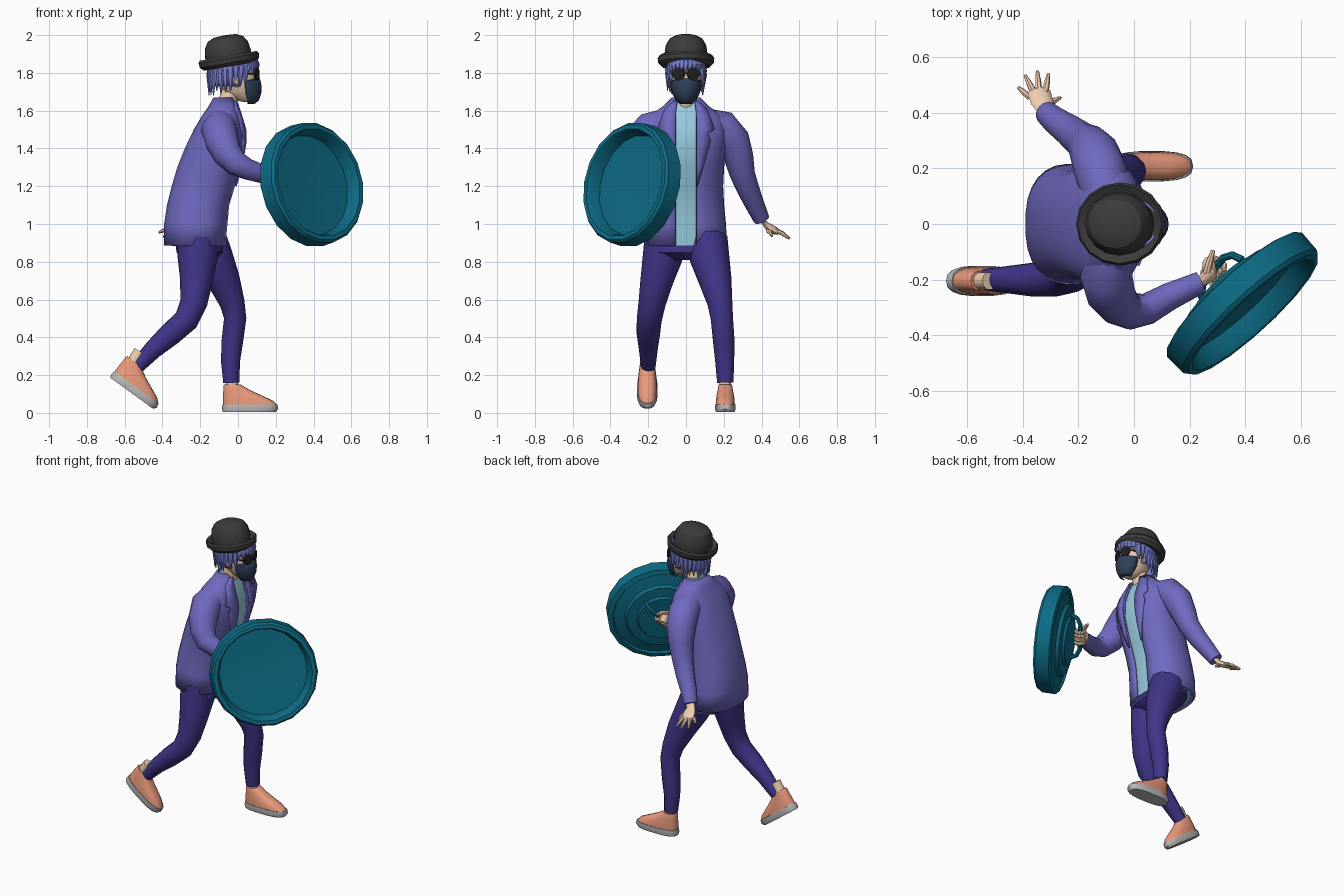
import bpy, bmesh, math, random
from mathutils import Vector, Matrix

random.seed(4)
COL = dict(jacket=(.16, .145, .53), pants=(.05, .036, .25), shirt=(.32, .62, .76), shoe=(.82, .32, .2),
           sole=(.5, .5, .5), shield=(.004, .15, .24), hat=(.045, .045, .045), mask=(.03, .05, .1),
           hair=(.2, .22, .66), skin=(.87, .62, .43), lens=(.015, .015, .015))
MATS = {}
for key, c in COL.items():
    MATS[key] = bpy.data.materials.new(key)
    MATS[key].diffuse_color = (*c, 1)


def skin(name, rings, mat, closed=True, caps=True, M=Matrix(), thick=0, sharp=40):
    """Join rings of points into one smooth-shaded mesh object."""
    bm = bmesh.new()
    vs = [[bm.verts.new(M @ Vector(p)) for p in r] for r in rings]
    n = len(vs[0])
    for a, b in zip(vs, vs[1:]):
        for i in range(n if closed else n - 1):
            j = (i + 1) % n
            bm.faces.new((a[i], a[j], b[j], b[i]))
    if caps and closed:
        bm.faces.new(vs[0])
        bm.faces.new(vs[-1])
    bmesh.ops.recalc_face_normals(bm, faces=bm.faces)
    me = bpy.data.meshes.new(name)
    bm.to_mesh(me)
    bm.free()
    me.polygons.foreach_set("use_smooth", [True] * len(me.polygons))
    me.set_sharp_from_angle(angle=math.radians(sharp))
    me.materials.append(MATS[mat])
    ob = bpy.data.objects.new(name, me)
    bpy.context.collection.objects.link(ob)
    if thick:
        m = ob.modifiers.new("thickness", 'SOLIDIFY')
        m.thickness, m.offset = thick, 0
    return ob


def stack(name, secs, mat, n=16, p=2.3, arc=None, y=0, **kw):
    """Level sections (z, x back, x front, half width), optionally only an arc of each."""
    rings = []
    for z, xb, xf, w in secs:
        t0, t1 = arc(w) if arc else (0, 2 * math.pi)
        ring = []
        for i in range(n):
            t = t0 + (t1 - t0) * i / (n - 1 if arc else n)
            c, s = math.cos(t), math.sin(t)
            ring.append(((xb + xf) / 2 + (xf - xb) / 2 * math.copysign(abs(c) ** (2 / p), c),
                         y + w * math.copysign(abs(s) ** (2 / p), s), z))
        rings.append(ring)
    return skin(name, rings, mat, closed=not arc, **kw)


def tube(name, pts, mat, n=12, flat=1, ref=(1, 0, 0), **kw):
    """Tube along points (x, y, z, radius)."""
    P = [Vector(q[:3]) for q in pts]
    nor, rings = Vector(ref), []
    for i, q in enumerate(pts):
        t = (P[min(i + 1, len(P) - 1)] - P[max(i - 1, 0)]).normalized()
        nor = (nor - t * nor.dot(t)).normalized()
        b = t.cross(nor)
        rings.append([P[i] + q[3] * (nor * math.cos(a) + b * flat * math.sin(a))
                      for a in (2 * math.pi * k / n for k in range(n))])
    return skin(name, rings, mat, **kw)


def lathe(name, prof, mat, n, M, sx=1, **kw):
    rings = [[(sx * r * math.cos(2 * math.pi * k / n), r * math.sin(2 * math.pi * k / n), z)
              for k in range(n)] for r, z in prof]
    return skin(name, rings, mat, M=M, **kw)


# Jacket, open at the front, over a shirt
P = 2.4
torso = [(.885, -.385, -.07, .21), (1, -.385, -.06, .205), (1.1, -.37, -.05, .195), (1.2, -.345, -.02, .19),
         (1.3, -.315, .01, .195), (1.4, -.275, .035, .205), (1.5, -.227, .03, .215), (1.57, -.185, .01, .185),
         (1.62, -.15, -.005, .115), (1.665, -.125, -.02, .07)]
gap = lambda w: (lambda t: (t, 2 * math.pi - t))(math.asin((.055 / w) ** (P / 2)))
stack("jacket", torso, "jacket", 26, P, gap, thick=.014)
stack("shirt", [(z, b + .015, f - .008, w - .015) for z, b, f, w in torso], "shirt", 24, P)


def front_x(z, y):
    for a, b in zip(torso, torso[1:]):
        if z <= b[0]:
            k = (z - a[0]) / (b[0] - a[0])
            xb, xf, w = (a[i] + (b[i] - a[i]) * k for i in (1, 2, 3))
            return (xb + xf) / 2 + (xf - xb) / 2 * max(0, 1 - (abs(y) / w) ** P) ** (1 / P)


# Lapels following the jacket front
lapel = [(1.65, .045, .065), (1.61, .052, .11), (1.56, .055, .13), (1.5, .055, .15), (1.48, .055, .12),
         (1.44, .055, .13), (1.3, .055, .09), (1.2, .055, .06)]
for s, side in ((1, "left"), (-1, "right")):
    rows = [[(front_x(z, y) + .012, s * y, z) for y in (a, (a + b) / 2, b)] for z, a, b in lapel]
    skin(side + "_lapel", rows, "jacket", closed=False, thick=.008)

# Sleeves
tube("right_sleeve", [(-.09, -.1, 1.53, .085), (-.1, -.19, 1.5, .095), (-.085, -.245, 1.44, .09),
                      (-.055, -.29, 1.37, .078), (-.01, -.315, 1.32, .066), (.05, -.305, 1.29, .057),
                      (.13, -.26, 1.265, .05), (.24, -.21, 1.25, .04)], "jacket", 14)
tube("left_sleeve", [(-.1, .1, 1.53, .085), (-.12, .19, 1.51, .095), (-.14, .25, 1.44, .09),
                     (-.16, .28, 1.35, .078), (-.185, .3, 1.26, .066), (-.23, .335, 1.17, .058),
                     (-.28, .37, 1.09, .05), (-.315, .4, 1.025, .043)], "jacket", 14)

# Trousers
stack("trouser_seat", [(.81, -.27, -.12, .1), (.85, -.325, -.08, .2), (.95, -.34, -.085, .195)], "pants")
tube("right_trouser_leg", [(-.21, -.11, .92, .11), (-.215, -.125, .82, .105), (-.22, -.155, .7, .087),
                           (-.235, -.18, .58, .072), (-.275, -.195, .49, .066), (-.36, -.2, .415, .062),
                           (-.45, -.2, .335, .05), (-.535, -.2, .245, .039)], "pants")
tube("left_trouser_leg", [(-.17, .11, .92, .11), (-.13, .125, .82, .105), (-.075, .155, .7, .087),
                          (-.03, .18, .58, .066), (-.015, .19, .5, .059), (-.03, .2, .38, .057),
                          (-.04, .205, .27, .05), (-.035, .208, .16, .043)], "pants")

# Shoes and ankles: one level, one pushed up on the toe
flatM = Matrix.Translation((0, .208, 0))
pushM = (Matrix.Translation((-.445, -.205, .012)) @ Matrix.Rotation(math.radians(36), 4, 'Y')
         @ Matrix.Translation((-.21, 0, 0)))
for side, M in (("left", flatM), ("right", pushM)):
    stack(side + "_sole", [(.005, -.08, .2, .05), (.02, -.085, .213, .055), (.045, -.083, .208, .054)],
          "sole", 18, 2.8, M=M)
    stack(side + "_shoe", [(.045, -.08, .205, .051), (.065, -.08, .185, .05), (.09, -.08, .13, .047),
                           (.115, -.078, .075, .042), (.14, -.078, .03, .038), (.15, -.074, .015, .035)],
          "shoe", 18, 2.5, M=M)
    tube(side + "_ankle", [(-.03, 0, .12, .032), (-.035, 0, .21, .032)], "skin", 10, M=M)

# Neck, head, ears
tube("neck", [(-.075, 0, 1.6, .055), (-.05, 0, 1.66, .05), (-.03, 0, 1.73, .05)], "skin")
stack("head", [(1.645, .03, .075, .02), (1.66, -.02, .09, .04), (1.7, -.08, .1, .066), (1.75, -.105, .1, .078),
               (1.81, -.115, .1, .083), (1.87, -.11, .085, .08), (1.91, -.08, .05, .05)], "skin", 16, 2.1)
for s, side in ((1, "left"), (-1, "right")):
    tube(side + "_ear", [(-.005, s * .083, 1.725, .008), (-.01, s * .09, 1.75, .016),
                         (-.015, s * .093, 1.78, .018), (-.015, s * .088, 1.795, .008)], "skin", 8, .6)
    # Round glasses
    lathe(side + "_lens", [(.02, -.006), (.034, -.004), (.034, .004), (.02, .006)], "lens", 14,
          Matrix.Translation((.1, s * .038, 1.793)) @ Matrix.Rotation(s * .35, 4, 'Z')
          @ Matrix.Rotation(math.pi / 2, 4, 'Y'))
    tube(side + "_temple", [(.09, s * .068, 1.795, .004), (-.01, s * .09, 1.795, .004)], "lens", 6)
tube("glasses_bridge", [(.106, -.015, 1.797, .004), (.106, .015, 1.797, .004)], "lens", 6, ref=(0, 0, 1))

# Face mask
stack("mask", [(1.638, .0, .085, .03), (1.655, -.03, .108, .052), (1.69, -.07, .12, .07),
               (1.73, -.08, .122, .082), (1.755, -.06, .117, .08), (1.77, .0, .113, .04)],
      "mask", 13, 2, lambda w: (-1.4, 1.4), thick=.006)

# Hair shell and hanging locks
stack("hair_shell", [(1.73, -.14, .09, .088), (1.79, -.155, .1, .097), (1.85, -.155, .105, .099),
                     (1.9, -.13, .085, .085)], "hair", 20, 2.1, lambda w: (1.25, 2 * math.pi - 1.25), thick=.012)
stack("hair_front", [(1.825, -.12, .105, .09), (1.85, -.12, .108, .098), (1.9, -.12, .085, .085)],
      "hair", 12, 2.1, lambda w: (-1.35, 1.35), thick=.008)
for k in range(30):
    a = 2 * math.pi * k / 30
    c, s = math.cos(a), math.sin(a)
    tip = 1.8 if c > .55 else (1.735 if c > .1 else 1.69) + random.uniform(-.012, .02)
    x = -.026
    tube("hair_lock", [(x + .12 * c, .088 * s, 1.87, .016), (x + .129 * c, .098 * s, (1.87 + tip) / 2 + .01, .02),
                       (x + .128 * c, .098 * s + random.uniform(-.012, .012), tip, .003)],
         "hair", 6, .7, ref=(-s, c, 0))

# Hat with rolled brim, tipped back
lathe("hat", [(.02, .01), (.1, -.012), (.13, -.018), (.147, .0), (.15, .025), (.142, .038), (.128, .03), (.113, .02),
              (.114, .05), (.107, .095), (.088, .128), (.055, .145), (.01, .148)], "hat", 16,
      Matrix.Translation((-.045, 0, 1.853)) @ Matrix.Rotation(-.17, 4, 'Y'), 1.08, sharp=30)

# Round shield, turned outward and slightly up
N = Vector((.66, -.72, .2)).normalized()
T = Vector((0, 0, 1)).cross(N).normalized()
U = N.cross(T)
C = Vector((.392, -.287, 1.21))
SM = Matrix.Translation(C) @ Matrix((T, U, N)).transposed().to_4x4()
lathe("shield", [(.01, -.03), (.13, -.028), (.27, -.02), (.283, .04), (.292, .055), (.315, .055), (.327, .04),
                 (.33, -.045), (.3, -.055), (.292, -.042), (.225, -.06), (.215, -.08), (.155, -.085),
                 (.147, -.1), (.01, -.1)], "shield", 18, SM, sharp=25)
H = T * .75 + U * .65
G = H.cross(N)
grip = C + U * .035 - N * .155
tube("shield_handle", [(*(grip + H * s + N * d), .014) for s, d in
                       ((-.14, .06), (-.12, .02), (-.08, 0), (.08, 0), (.12, .02), (.14, .06))],
     "shield", 8, ref=N)

# Right hand gripping the handle
tube("right_palm", [(.22, -.215, 1.252, .028), (.25, -.2, 1.248, .029), (.272, -.18, 1.24, .038),
                    (*(grip - N * .025 + G * .01), .042)], "skin", 10, .7, ref=H)
for k in range(4):
    base = grip + H * (.024 * k - .034)
    arc = [base - N * .027 * math.cos(a) + G * .027 * math.sin(a) for a in (-.3, .5, 1.3, 2.1, 2.9, 3.7)]
    tube("right_finger", [(*q, .0115) for q in arc], "skin", 7, ref=H)
tube("right_thumb", [(.262, -.175, 1.26, .015), (.272, -.135, 1.275, .013), (.285, -.095, 1.27, .008)], "skin", 7)

# Left hand, spread open behind
tube("left_palm", [(-.305, .395, 1.04, .028), (-.325, .415, 1.005, .03), (-.33, .435, .985, .042),
                   (-.342, .475, .963, .043), (-.345, .485, .958, .03)], "skin", 10, .45)
for bx, by, tx, ty, tz in ((-.375, .455, -.418, .492, .955), (-.362, .475, -.392, .535, .93),
                           (-.343, .48, -.348, .55, .922), (-.32, .475, -.308, .54, .925),
                           (-.305, .435, -.265, .455, .935)):
    bz = .965
    tube("left_finger", [(bx, by, bz, .013), ((bx + tx) / 2, (by + ty) / 2, (bz + tz) / 2 + .005, .011),
                         (tx, ty, tz, .006)], "skin", 7)
